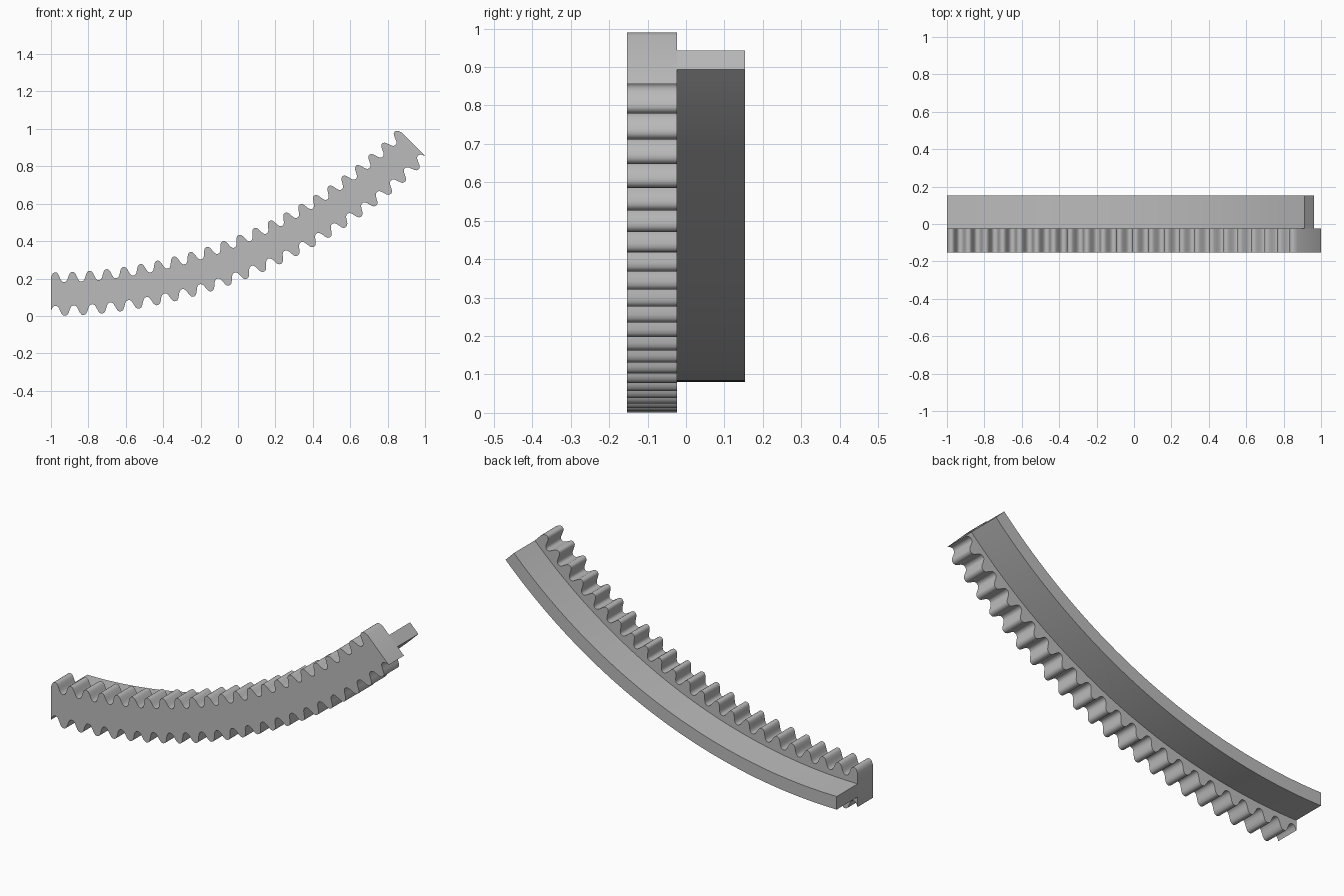
import bpy
import bmesh
from math import sin, cos, tanh, radians, pi

cube = bpy.data.objects.get("Cube")
if cube:
    bpy.data.objects.remove(cube, do_unlink=True)

# One plain grey for the whole piece
GREY = (0.5, 0.5, 0.5, 1.0)
grey = bpy.data.materials.new("plain grey")
grey.use_nodes = True
grey.diffuse_color = GREY
grey.node_tree.nodes["Principled BSDF"].inputs["Base Color"].default_value = GREY

CENTRE_X, CENTRE_Z = -1.0, 2.855   # centre of the full ring
SWEEP = radians(45)
PITCH = radians(2)


def tooth_wave(angle):
    """Rounded tooth outline between -1 and 1, with steep flanks."""
    return tanh(1.3 * sin(2 * pi * angle / PITCH)) / tanh(1.3)


def ring_sector(name, inner, outer, y_front, y_back, steps):
    """Sweep a four-sided section, with radii given by angle, around the arc."""
    bm = bmesh.new()
    rows = []
    for i in range(steps + 1):
        a = SWEEP * i / steps
        section = [(inner(a), y_front), (outer(a), y_front),
                   (outer(a), y_back), (inner(a), y_back)]
        rows.append([bm.verts.new((CENTRE_X + r * sin(a), y, CENTRE_Z - r * cos(a)))
                     for r, y in section])
    for row, following in zip(rows, rows[1:]):
        for k in range(4):
            n = (k + 1) % 4
            bm.faces.new((row[k], row[n], following[n], following[k]))
    bm.faces.new(rows[0])
    bm.faces.new(rows[-1])
    bmesh.ops.recalc_face_normals(bm, faces=bm.faces)
    mesh = bpy.data.meshes.new(name)
    bm.to_mesh(mesh)
    bm.free()
    mesh.materials.append(grey)
    obj = bpy.data.objects.new(name, mesh)
    bpy.context.collection.objects.link(obj)
    bpy.ops.object.select_all(action="DESELECT")
    obj.select_set(True)
    bpy.context.view_layer.objects.active = obj
    bpy.ops.object.shade_smooth_by_angle(angle=radians(35))
    return obj


# Toothed band: teeth on both the inner and the outer edge
ring_sector("toothed_band",
            lambda a: 2.649 - 0.027 * tooth_wave(a),
            lambda a: 2.828 - 0.027 * tooth_wave(a),
            -0.153, -0.024, 360)

# Smooth rail standing out behind the band
ring_sector("guide_rail", lambda a: 2.704, lambda a: 2.774, -0.024, 0.153, 60)
